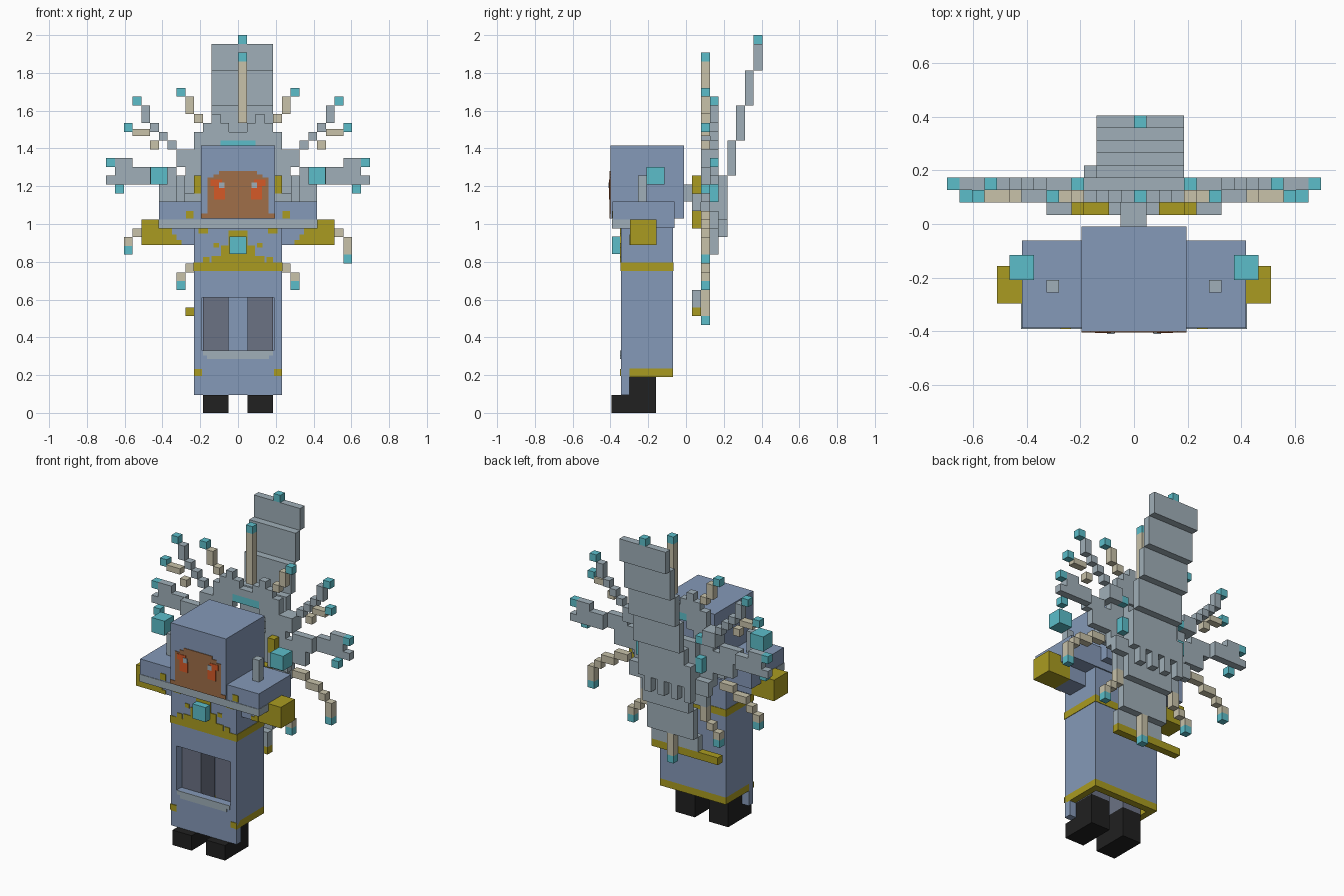
import bpy, bmesh

V = 2 / 43          # size of one block
Y0 = 0.033          # front of the first headdress layer


def material(name, r, g, b):
    m = bpy.data.materials.new(name)
    m.diffuse_color = (r, g, b, 1)
    return m


BLUE = material("robe blue", .235, .32, .48)
GREY = material("pale grey", .35, .43, .48)
GOLD = material("gold", .40, .33, .015)
CYAN = material("cyan", .107, .515, .59)
CREAM = material("cream", .58, .54, .40)
BLACK = material("shoe black", .015, .015, .015)
BROWN = material("face brown", .35, .156, .065)
ORANGE = material("eye orange", .67, .10, .02)
DARK = material("trouser grey", .147, .168, .23)


def boxes(name, mat, items, mirror=False):
    """One object from boxes (x0, x1, y0, y1, z0, z1), optionally mirrored in x."""
    bm = bmesh.new()
    if mirror:
        items = items + [(-b, -a, c, d, e, f) for a, b, c, d, e, f in items]
    for x0, x1, y0, y1, z0, z1 in items:
        for v in bmesh.ops.create_cube(bm, size=1)["verts"]:
            v.co = (x1 if v.co.x > 0 else x0, y1 if v.co.y > 0 else y0, z1 if v.co.z > 0 else z0)
    me = bpy.data.meshes.new(name)
    bm.to_mesh(me)
    bm.free()
    me.materials.append(mat)
    ob = bpy.data.objects.new(name, me)
    bpy.context.collection.objects.link(ob)
    return ob


def blocks(name, mat, cells, mirror=True):
    """Headdress blocks (x0, x1, layer, z0, z1) in block units."""
    boxes(name, mat, [(a * V, b * V, Y0 + l * V, Y0 + (l + 1) * V, c * V, d * V)
                      for a, b, l, c, d in cells], mirror)


def plates(name, mat, y, rects, mirror=False):
    """Thin painted details on a front-facing surface at y."""
    boxes(name, mat, [(a, b, y - .004, y + .001, c, d) for a, b, c, d in rects], mirror)


# Shoes and legs
boxes("shoes", BLACK, [(.05, .185, -.395, -.16, 0, .095), (.05, .185, -.30, -.16, .095, .19)], True)
boxes("legs", DARK, [(.05, .185, -.30, -.16, .19, .76)], True)

# Hollow robe with an open front window
boxes("robe_front", BLUE, [(-.232, .232, -.345, -.30, .095, .33), (-.232, .232, -.345, -.30, .61, .98),
                           (-.232, -.19, -.345, -.30, .33, .61), (.19, .232, -.345, -.30, .33, .61)])
boxes("robe_sides", BLUE, [(.19, .232, -.30, -.07, .235, .98)], True)
boxes("robe_back", BLUE, [(-.19, .19, -.115, -.07, .235, .98)])
boxes("robe_hem", GOLD, [(-.232, -.19, -.345, -.07, .19, .235), (.19, .232, -.345, -.07, .19, .235),
                         (-.19, .19, -.115, -.07, .19, .235)])
boxes("torso", BLUE, [(-.19, .19, -.30, -.115, .75, .98)])
plates("hem_corners", GOLD, -.345, [(.19, .234, .195, .232)], True)
plates("window_sill", GREY, -.345, [(-.185, .185, .305, .33), (-.165, .165, .285, .305)])

# Belt and chest ornament
boxes("belt", GOLD, [(-.235, .235, -.348, -.067, .75, .795)])
plates("chest_gold", GOLD, -.345, [(-.14, .14, .795, .83), (-.09, .09, .83, .885), (-.05, .05, .885, .965)])
plates("chest_spots", GOLD, -.345, [(.15, .185, .795, .825), (.16, .21, .95, .975), (.10, .13, .875, .90)], True)
boxes("chest_gem", CYAN, [(-.046, .046, -.392, -.345, .842, .935)])

# Shoulders and arms
boxes("shoulders", BLUE, [(-.418, .418, -.388, -.062, .98, 1.12)])
boxes("shoulder_trim", GREY, [(-.421, .421, -.391, -.16, .977, 1.023)])
plates("shoulder_spots", GOLD, -.388, [(.235, .275, 1.03, 1.07)], True)
boxes("shoulder_posts", GREY, [(.28, .326, -.255, -.208, 1.12, 1.258)], True)
boxes("sleeves", BLUE, [(.232, .35, -.296, -.157, .89, 1.024)], True)
boxes("hands", GOLD, [(.35, .51, -.296, -.157, .89, 1.024)], True)
plates("cuff_edges", GOLD, -.296, [(.325, .35, .89, .945), (.30, .325, .89, .915)], True)
boxes("floating_cubes", CYAN, [(.372, .464, -.208, -.115, 1.21, 1.303)], True)

# Head and face
boxes("head", BLUE, [(-.195, .195, -.40, -.01, 1.03, 1.415)])
plates("face", BROWN, -.40, [(-.195, .195, 1.03, 1.055), (-.162, .162, 1.055, 1.245),
                             (-.13, .13, 1.245, 1.262), (-.10, .10, 1.262, 1.28)])
plates("eyes", ORANGE, -.403, [(.07, .128, 1.13, 1.20), (.085, .145, 1.20, 1.235)], True)
plates("pupils", GREY, -.406, [(.072, .10, 1.19, 1.22)], True)

# Stepped back plank
steps = [(7, 39, 42), (6, 35, 39), (5, 31, 35), (4, 27, 31), (3, 22, 27), (2, 18, 22), (1, 14, 18), (0, 12, 14)]
blocks("back_plank", GREY, [(-3, 4, l, a, b) for l, a, b in steps], False)
blocks("plank_tip", CYAN, [(0, 1, 7, 42, 43)], False)
blocks("plank_foot", GOLD, [(-6, 4, 0, 11, 12)], False)
blocks("plank_teeth", GREY, [(x, x + 1, 3, 20 + x % 2, 22) for x in (-4, -2, 0, 2)] + [(-4, -3, 3, 22, 25)], False)
boxes("back_mount", GREY, [(-.05, .046, -.01, Y0 + V, 1.12, 1.21)])

# Central spine
blocks("spine", CREAM, [(0, 1, 1, 33, 40), (0, 1, 1, 11, 14)], False)
blocks("spine_tips", CYAN, [(0, 1, 1, 40, 41), (0, 1, 1, 10, 11)], False)

# Headdress core
blocks("core", GREY, [
    (2, 3, 1, 33, 34), (1, 4, 1, 32, 33), (0, 5, 1, 31, 32), (2, 5, 1, 29, 31),
    (5, 7, 1, 28, 30), (3, 6, 1, 27, 29), (0, 6, 1, 22, 27), (6, 9, 1, 24, 27),
    (4, 7, 0, 23, 25), (0, 4, 2, 22, 28), (4, 6, 2, 21, 23), (0, 5, 1, 19, 22)])
blocks("core_gold", GOLD, [(4, 5, 0, 25, 27), (2, 4, 0, 21, 23)])
blocks("core_cyan", CYAN, [(0, 2, 1, 30, 31), (4, 5, 2, 24, 26), (4, 5, 2, 28, 29)])

# Feather rays, from the top downwards
blocks("grey_feathers", GREY, [
    (10, 11, 2, 33, 35), (9, 10, 2, 32, 33), (8, 9, 2, 31, 32), (7, 8, 2, 30, 31), (5, 7, 2, 28, 30),
    (12, 14, 2, 26, 29), (10, 12, 2, 26, 28), (7, 10, 1, 26, 28), (14, 15, 2, 26, 27)])
blocks("cream_feathers", CREAM, [
    (5, 6, 1, 35, 36), (5, 6, 1, 34, 35), (4, 5, 1, 33, 34),
    (11, 12, 1, 31.5, 32.3), (10, 11, 1, 31.5, 32.3), (9, 10, 1, 30, 31),
    (12, 13, 1, 19, 20), (11, 12, 1, 20, 21), (9, 11, 1, 21, 22), (7, 9, 1, 22, 23),
    (6, 7, 1, 15, 16), (5, 6, 1, 16, 17), (4, 5, 1, 17, 19)])
blocks("feather_tips", CYAN, [
    (6, 7, 1, 36, 37), (11, 12, 2, 35, 36), (12, 13, 1, 32, 33),
    (14, 15, 2, 28, 29), (13, 14, 1, 25, 26), (6, 7, 1, 14, 15)])
# Lower outer feather hangs one block further on the right
blocks("low_feather", CREAM, [(12, 13, 1, 18, 19)], False)
blocks("low_feather_tips", CYAN, [(12, 13, 1, 17, 18), (-13, -12, 1, 18, 19)], False)
